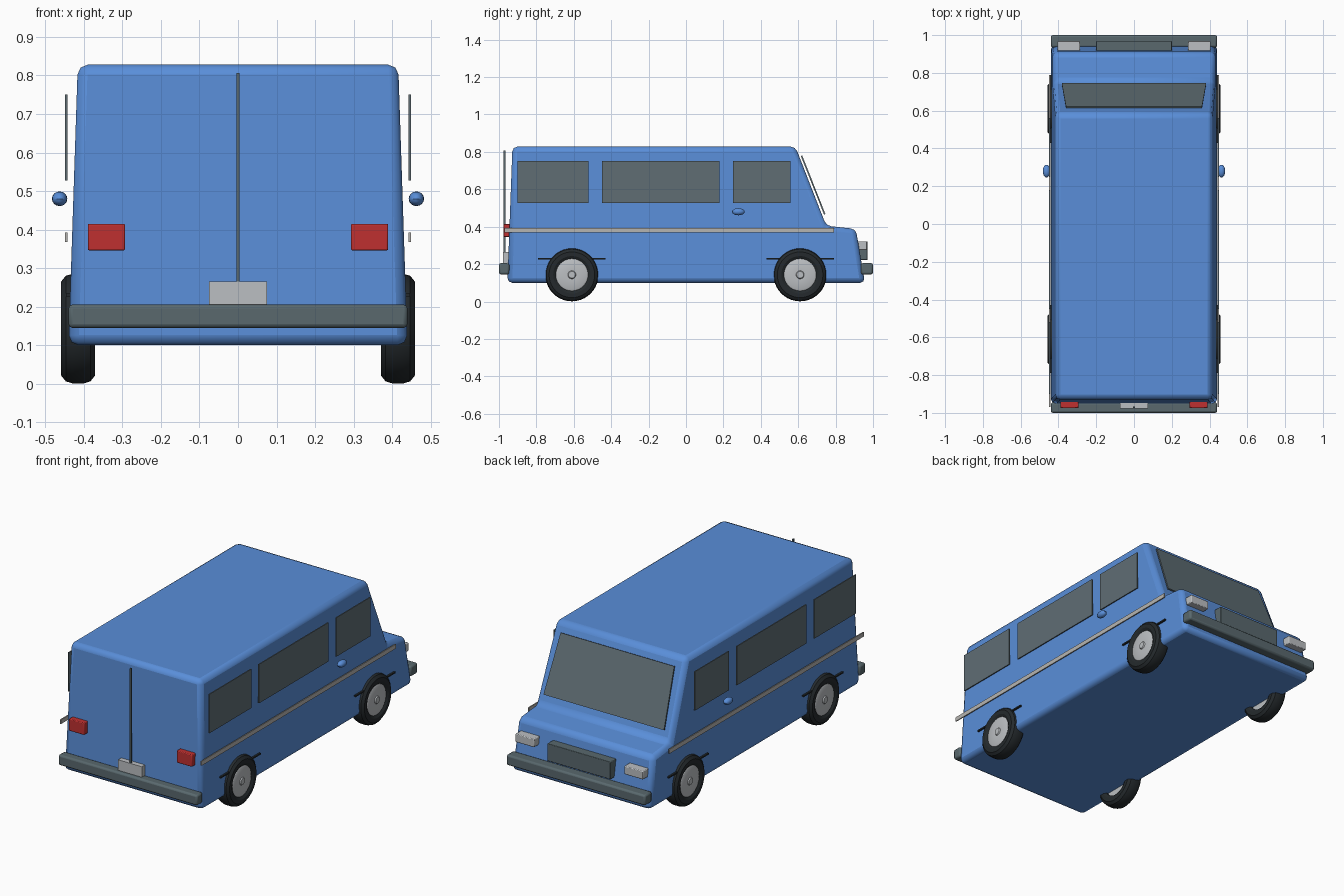
import bpy, bmesh, math
from mathutils import Vector

if "Cube" in bpy.data.objects:
    bpy.data.objects.remove(bpy.data.objects["Cube"])


def material(name, rgb):
    m = bpy.data.materials.new(name)
    m.diffuse_color = (*rgb, 1)
    m.use_nodes = True
    m.node_tree.nodes["Principled BSDF"].inputs["Base Color"].default_value = m.diffuse_color
    return m


BLUE = material("body_blue", (0.10, 0.27, 0.69))
GLASS = material("tinted_glass", (0.115, 0.155, 0.175))
GREY = material("bumper_grey", (0.10, 0.14, 0.155))
SILVER = material("silver", (0.50, 0.52, 0.54))
CHROME = material("trim_strip", (0.47, 0.46, 0.44))
RED = material("lamp_red", (0.52, 0.03, 0.03))
RUBBER = material("tyre_black", (0.018, 0.023, 0.026))


def finish(name, bm, mat, bevel=0.0, segments=2, angle=30):
    bmesh.ops.recalc_face_normals(bm, faces=bm.faces)
    me = bpy.data.meshes.new(name)
    bm.to_mesh(me)
    bm.free()
    me.materials.append(mat)
    ob = bpy.data.objects.new(name, me)
    bpy.context.collection.objects.link(ob)
    if bevel:
        mod = ob.modifiers.new("bevel", 'BEVEL')
        mod.width, mod.segments = bevel, segments
        mod.limit_method, mod.angle_limit = 'ANGLE', math.radians(25)
    bpy.ops.object.select_all(action='DESELECT')
    ob.select_set(True)
    bpy.context.view_layer.objects.active = ob
    bpy.ops.object.shade_smooth_by_angle(angle=math.radians(angle))
    return ob


def box(name, x, y, z, mat, bevel=0.0):
    """Box from (min, max) ranges on each axis."""
    bm = bmesh.new()
    bmesh.ops.create_cube(bm, size=1)
    for v in bm.verts:
        v.co = [r[0] if c < 0 else r[1] for c, r in zip(v.co, (x, y, z))]
    return finish(name, bm, mat, bevel)


def sided(s, a, b):
    return tuple(sorted((s * a, s * b)))


def lathe(name, profile, centre, side, mat, steps=40):
    """Spin (x, radius) points around the axle."""
    bm = bmesh.new()
    rings = []
    for i in range(steps):
        a = math.tau * i / steps
        rings.append([bm.verts.new((side * x, centre[0] + r * math.cos(a),
                                    centre[1] + r * math.sin(a))) for x, r in profile])
    for i in range(steps):
        p, q = rings[i], rings[(i + 1) % steps]
        for j in range(len(profile) - 1):
            bm.faces.new((p[j], p[j + 1], q[j + 1], q[j]))
    bmesh.ops.remove_doubles(bm, verts=bm.verts, dist=1e-5)
    return finish(name, bm, mat)


# Body shell: side profile, narrowing towards the roof
profile = [(-0.955, 0.10), (-0.928, 0.828), (0.585, 0.828), (0.75, 0.405),
           (0.908, 0.388), (0.957, 0.10)]
bm = bmesh.new()
sides = []
for s in (-1, 1):
    sides.append([bm.verts.new((s * (0.440 - 0.033 * (z - 0.10)), y, z)) for y, z in profile])
    bm.faces.new(sides[-1])
for i in range(len(profile)):
    j = (i + 1) % len(profile)
    bm.faces.new((sides[0][i], sides[0][j], sides[1][j], sides[1][i]))
finish("body", bm, BLUE, 0.026, 2, 40)

# Windscreen plate lying just off the sloping front
bm = bmesh.new()
normal = Vector((0, 0.423, 0.165)).normalized()
corners = [Vector((-0.382, 0.738, 0.465)), Vector((0.382, 0.738, 0.465)),
           Vector((0.36, 0.614, 0.778)), Vector((-0.36, 0.614, 0.778))]
low = [bm.verts.new(c) for c in corners]
high = [bm.verts.new(c + normal * 0.008) for c in corners]
bm.faces.new(low)
bm.faces.new(high)
for i in range(4):
    j = (i + 1) % 4
    bm.faces.new((low[i], low[j], high[j], high[i]))
finish("windscreen", bm, GLASS)

# Parts repeated on the left and right
for s, tag in ((-1, "left"), (1, "right")):
    for k, y in enumerate(((-0.90, -0.52), (-0.45, 0.18), (0.25, 0.56))):
        box(f"side_window_{tag}_{k}", sided(s, 0.443, 0.449), y, (0.527, 0.75), GLASS)
    box(f"side_strip_{tag}", sided(s, 0.443, 0.449), (-0.97, 0.79), (0.368, 0.393), CHROME)
    box(f"tail_light_{tag}", sided(s, 0.293, 0.39), (-0.975, -0.935), (0.346, 0.415), RED, 0.004)
    box(f"headlight_{tag}", sided(s, 0.285, 0.405), (0.915, 0.968), (0.275, 0.322), SILVER, 0.004)

    # Door handle
    bm = bmesh.new()
    bmesh.ops.create_uvsphere(bm, u_segments=16, v_segments=8, radius=1)
    for v in bm.verts:
        v.co = (s * 0.463 + v.co.x * 0.02, 0.28 + v.co.y * 0.034, 0.48 + v.co.z * 0.019)
    finish(f"door_handle_{tag}", bm, BLUE)

    # Wheels with hub caps and the thin trim behind them
    for y, end in ((-0.61, "rear"), (0.61, "front")):
        tyre = [(0.380, 0.085), (0.371, 0.10), (0.371, 0.122), (0.383, 0.137), (0.40, 0.142),
                (0.43, 0.142), (0.447, 0.137), (0.459, 0.122), (0.459, 0.10), (0.450, 0.085),
                (0.380, 0.085)]
        lathe(f"tyre_{end}_{tag}", tyre, (y, 0.143), s, RUBBER)
        cap = [(0.39, 0.0), (0.39, 0.086), (0.451, 0.086), (0.455, 0.078), (0.453, 0.022),
               (0.459, 0.018), (0.459, 0.0)]
        lathe(f"hub_cap_{end}_{tag}", cap, (y, 0.143), s, SILVER)
        box(f"arch_trim_{end}_{tag}", sided(s, 0.425, 0.446), (y - 0.18, y + 0.18),
            (0.226, 0.234), RUBBER)

# Bumpers, number plate, rear door seam and grille
box("rear_bumper", (-0.44, 0.44), (-1.0, -0.945), (0.145, 0.205), GREY, 0.01)
box("front_bumper", (-0.44, 0.44), (0.935, 1.0), (0.145, 0.205), GREY, 0.01)
box("number_plate", (-0.075, 0.075), (-0.978, -0.940), (0.205, 0.265), SILVER)
box("rear_door_seam", (-0.004, 0.004), (-0.975, -0.966), (0.20, 0.807), GREY)
box("grille", (-0.20, 0.20), (0.915, 0.970), (0.222, 0.322), GREY, 0.003)
